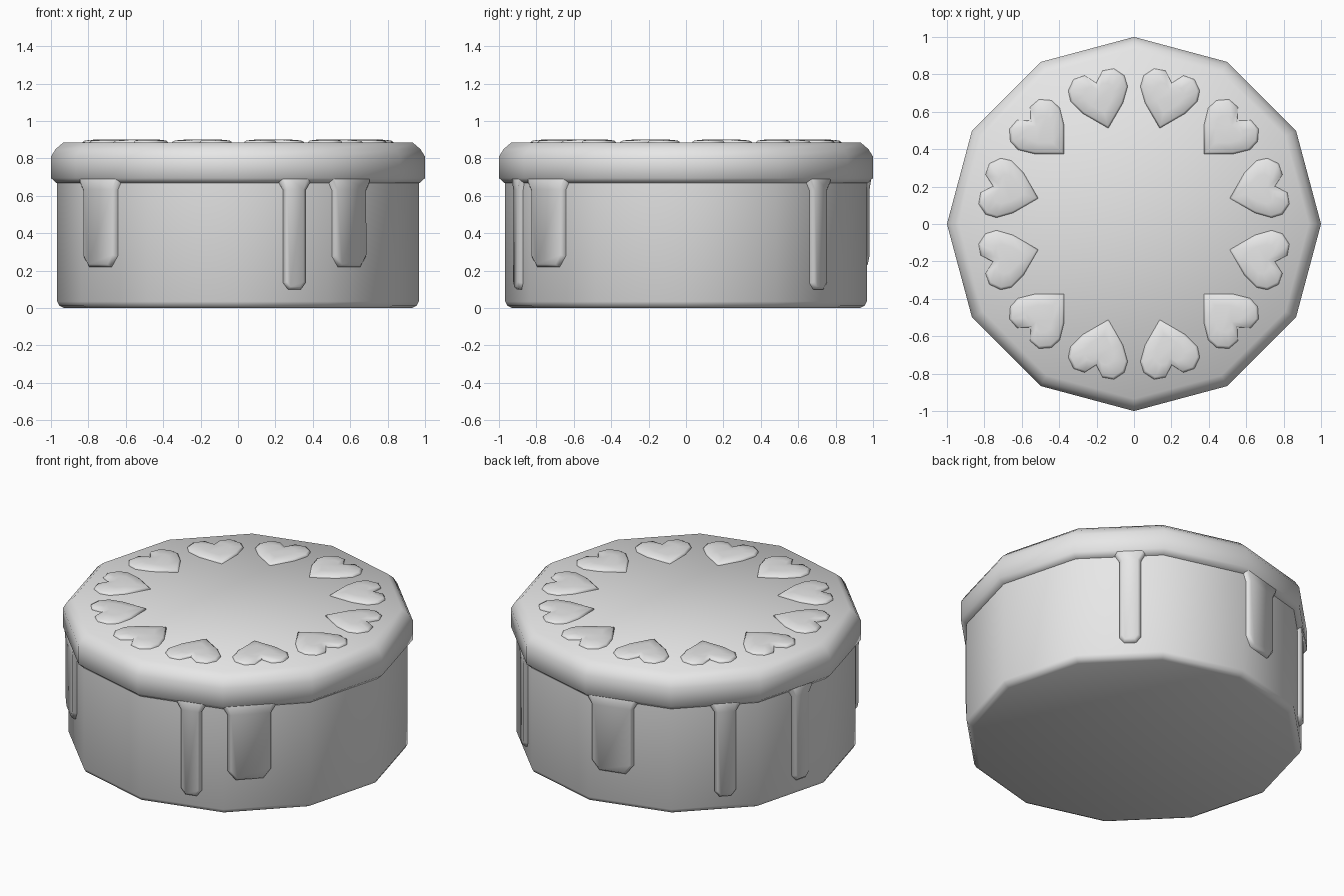
import bpy, bmesh, math
from mathutils import Matrix, Vector

cube = bpy.data.objects.get("Cube")
if cube:
    bpy.data.objects.remove(cube, do_unlink=True)

SIDES = 12
grey = bpy.data.materials.new("plain grey")
grey.use_nodes = True
grey.diffuse_color = (0.8, 0.8, 0.8, 1)
grey.node_tree.nodes["Principled BSDF"].inputs["Base Color"].default_value = (0.8, 0.8, 0.8, 1)


def finish(name, bm, angle):
    """Turn a bmesh into a smooth-shaded object."""
    bmesh.ops.recalc_face_normals(bm, faces=bm.faces[:])
    mesh = bpy.data.meshes.new(name)
    bm.to_mesh(mesh)
    bm.free()
    mesh.materials.append(grey)
    obj = bpy.data.objects.new(name, mesh)
    bpy.context.collection.objects.link(obj)
    bpy.ops.object.select_all(action="DESELECT")
    obj.select_set(True)
    bpy.context.view_layer.objects.active = obj
    bpy.ops.object.shade_smooth_by_angle(angle=math.radians(angle))
    return obj


def loft(bm, rings):
    """Skin a stack of closed rings and cap both ends."""
    loops = [[bm.verts.new(p) for p in ring] for ring in rings]
    n = len(loops[0])
    for a, b in zip(loops, loops[1:]):
        for i in range(n):
            j = (i + 1) % n
            bm.faces.new((a[i], a[j], b[j], b[i]))
    bm.faces.new(loops[0])
    return bm.faces.new(loops[-1])


def twelve_sided(name, profile):
    bm = bmesh.new()
    steps = [math.tau * i / SIDES for i in range(SIDES)]
    loft(bm, [[(r * math.cos(a), r * math.sin(a), z) for a in steps] for r, z in profile])
    return finish(name, bm, 65)


# Cake body and the icing cap over it
twelve_sided("cake_body", [(0.93, 0), (0.955, 0.012), (0.967, 0.035), (0.967, 0.72)])
twelve_sided("icing_cap", [(0.95, 0.668), (0.97, 0.668), (1, 0.695), (1, 0.81), (0.975, 0.85), (0.935, 0.884)])


def drip(name, face_angle, shift, half, bottom, corner):
    """Flat-fronted icing drip lying on one side of the cake."""
    side = [(half - corner, bottom), (half, bottom + corner * 1.3),
            (half, 0.63), (half + 0.025, 0.672), (half + 0.025, 0.74)]
    outline = side + [(-t, z) for t, z in reversed(side)]
    bm = bmesh.new()
    front = loft(bm, [[(d, shift + t, z) for t, z in outline] for d in (0.9, 0.944)])
    bm.normal_update()
    bmesh.ops.recalc_face_normals(bm, faces=bm.faces[:])
    bmesh.ops.inset_region(bm, faces=[front], thickness=0.016, depth=0.016)
    bm.transform(Matrix.Rotation(math.radians(face_angle), 4, "Z"))
    finish(name, bm, 65)


# Icing drips
for i, angle in enumerate((105, 225, 315)):
    drip(f"wide_drip_{i + 1}", angle, -0.1, 0.125, 0.22, 0.045)
for i, angle in enumerate((45, 135, 165, 285)):
    drip(f"thin_drip_{i + 1}", angle, 0.06, 0.061, 0.1, 0.027)

# Ring of puffed hearts with their tips toward the middle
half_heart = [(0.11, 0.11), (0.19, 0.158), (0.25, 0.155), (0.3, 0.112), (0.305, 0.05)]
heart = [(0, 0)] + half_heart + [(0.25, 0)] + [(u, -v) for u, v in reversed(half_heart)]
for i in range(SIDES):
    bm = bmesh.new()
    rings = []
    for scale, z in ((1, 0.875), (1, 0.888), (0.92, 0.896), (0.5, 0.902)):
        rings.append([(0.7 + (u - 0.17) * scale, v * scale, z) for u, v in heart])
    loft(bm, rings)
    bm.transform(Matrix.Rotation(math.tau * (i + 0.5) / SIDES, 4, "Z"))
    finish(f"heart_{i + 1}", bm, 65)
